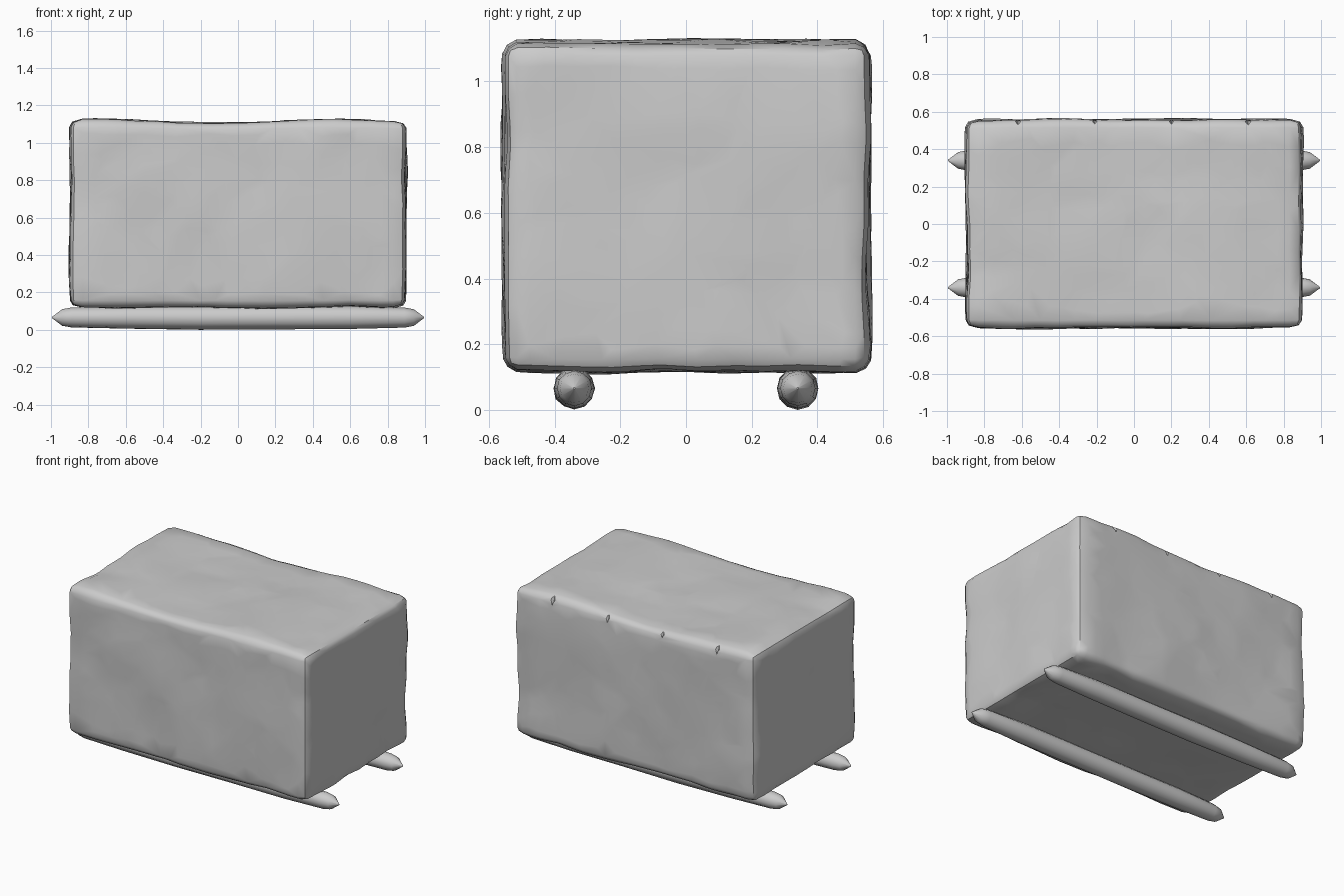
import bpy, bmesh, math
from mathutils import Vector, noise

if "Cube" in bpy.data.objects:
    bpy.data.objects.remove(bpy.data.objects["Cube"])


def add_object(name, bm):
    bmesh.ops.recalc_face_normals(bm, faces=bm.faces)
    mesh = bpy.data.meshes.new(name)
    bm.to_mesh(mesh)
    bm.free()
    obj = bpy.data.objects.new(name, mesh)
    bpy.context.collection.objects.link(obj)
    return obj


def smooth(obj, angle):
    bpy.ops.object.select_all(action='DESELECT')
    obj.select_set(True)
    bpy.context.view_layer.objects.active = obj
    bpy.ops.object.shade_smooth_by_angle(angle=math.radians(angle))


# Rough stone block: subdivided box, rounded edges, uneven hewn surface
HALF = Vector((0.895, 0.555, 0.498))
CENTRE = Vector((0, 0, 0.617))
R = 0.05
bm = bmesh.new()
bmesh.ops.create_cube(bm, size=2)
bmesh.ops.subdivide_edges(bm, edges=bm.edges[:], cuts=27, use_grid_fill=True)
for v in bm.verts:
    p = Vector([v.co[i] * HALF[i] for i in range(3)])
    inner = Vector([max(-HALF[i] + R, min(HALF[i] - R, p[i])) for i in range(3)])
    n = (p - inner).normalized()
    p = inner + n * R
    bump = 0.013 * noise.noise(p * 2.3) + 0.008 * noise.noise(p * 6 + Vector((3, 7, 1)))
    p += n * bump
    # Gentle wave along the top
    if n.z > 0:
        p.z -= n.z * 0.01 * math.cos(2 * math.pi * (p.x + 0.1) / 1.3)
    v.co = p + CENTRE
block = add_object("stone_block", bm)
mod = block.modifiers.new("hewn_facets", 'DECIMATE')
mod.ratio = 0.3

# Row of wedge chips along the top back edge
bm = bmesh.new()
for x in (-0.62, -0.21, 0.2, 0.61):
    res = bmesh.ops.create_cone(bm, segments=4, radius1=0.004, radius2=0.028,
                                depth=0.09, cap_ends=True)
    bmesh.ops.translate(bm, verts=res["verts"], vec=(x, 0.55, 1.10))
chips = add_object("wedge_chip_cutter", bm)
chips.hide_render = True
chips.hide_viewport = True
mod = block.modifiers.new("wedge_chips", 'BOOLEAN')
mod.operation = 'DIFFERENCE'
mod.object = chips
smooth(block, 40)

# Two log runners with pointed ends
PROFILE = [(-0.995, 0.003), (-0.94, 0.044), (-0.89, 0.053), (-0.6, 0.06), (-0.2, 0.063),
           (0.2, 0.063), (0.6, 0.061), (0.89, 0.053), (0.94, 0.044), (0.995, 0.003)]
SIDES = 12
for side, y in (("front", -0.34), ("back", 0.34)):
    bm = bmesh.new()
    rings = []
    for x, r in PROFILE:
        ring = []
        for k in range(SIDES):
            a = 2 * math.pi * k / SIDES
            d = Vector((x, math.cos(a), math.sin(a)))
            rr = r * (1 + 0.07 * noise.noise(d * 2 + Vector((y * 9, 0, 0))))
            ring.append(bm.verts.new((x, y + rr * d.y, 0.066 + rr * d.z)))
        rings.append(ring)
    for a, b in zip(rings, rings[1:]):
        for k in range(SIDES):
            j = (k + 1) % SIDES
            bm.faces.new((a[k], a[j], b[j], b[k]))
    bm.faces.new(rings[0])
    bm.faces.new(rings[-1])
    smooth(add_object(side + "_log_runner", bm), 40)
